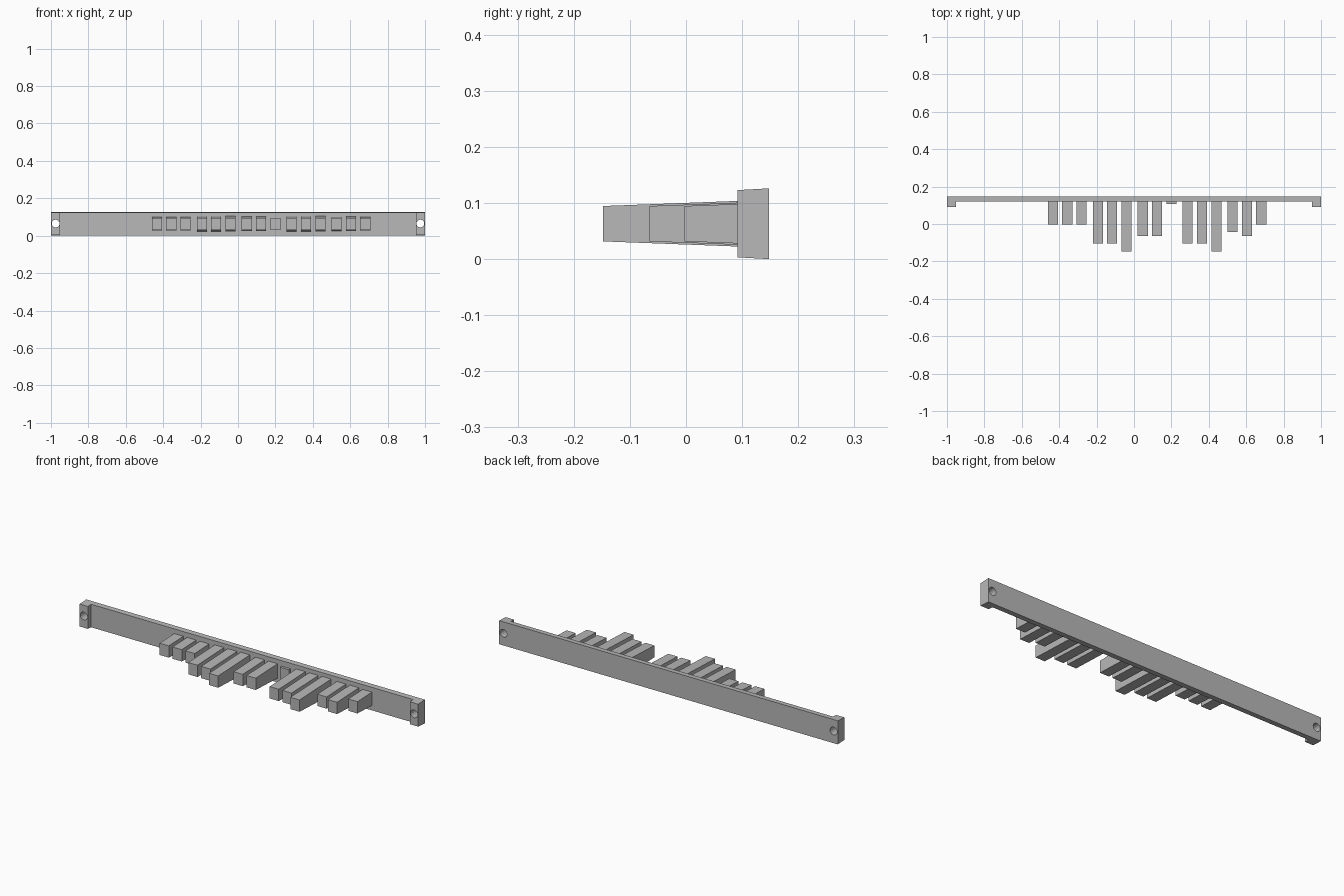
import bpy
import bmesh
from math import pi

cube = bpy.data.objects.get("Cube")
if cube:
    bpy.data.objects.remove(cube)

grey = bpy.data.materials.new("plain_grey")
grey.use_nodes = True
colour = (0.48, 0.48, 0.48, 1)
grey.diffuse_color = colour
grey.node_tree.nodes["Principled BSDF"].inputs["Base Color"].default_value = colour

MID_Z = 0.063
BACK, PLATE, TAB = 0.148, 0.119, 0.092


def drafted_prism(name, outline, half_height):
    """Extrude a plan outline up and down from MID_Z; half_height depends on y."""
    bm = bmesh.new()
    rings = [[bm.verts.new((x, y, MID_Z + s * half_height(y))) for x, y in outline]
             for s in (-1, 1)]
    low, high = rings
    bm.faces.new(low)
    bm.faces.new(high)
    n = len(outline)
    for i in range(n):
        j = (i + 1) % n
        bm.faces.new((low[i], low[j], high[j], high[i]))
    bmesh.ops.recalc_face_normals(bm, faces=bm.faces[:])
    mesh = bpy.data.meshes.new(name)
    bm.to_mesh(mesh)
    bm.free()
    mesh.materials.append(grey)
    obj = bpy.data.objects.new(name, mesh)
    bpy.context.collection.objects.link(obj)
    return obj


# Long rail with a forward mounting tab at each end
half = [(1, BACK), (1, TAB), (0.951, TAB), (0.951, PLATE)]
outline = half + [(-x, y) for x, y in reversed(half)]
rail = drafted_prism("rail", outline, lambda y: MID_Z - 0.055 * (BACK - y))

# Screw holes through both tabs
for side, x in (("left", 0.975), ("right", -0.975)):
    bpy.ops.mesh.primitive_cylinder_add(vertices=16, radius=0.021, depth=0.2,
                                        location=(x, 0.12, MID_Z + 0.002),
                                        rotation=(pi / 2, 0, 0))
    cutter = bpy.context.object
    cutter.name = side + "_hole_cutter"
    cutter.data.materials.append(grey)
    cut = rail.modifiers.new(side + "_hole", "BOOLEAN")
    cut.operation = "DIFFERENCE"
    cut.solver = "EXACT"
    cut.object = cutter
    bpy.context.view_layer.objects.active = rail
    bpy.ops.object.modifier_apply(modifier=cut.name)
    bpy.data.objects.remove(cutter)

# Prongs in five groups of three, each tapering towards its tip
tips = [-0.003, -0.003, -0.003, -0.105, -0.105, -0.148, -0.065, -0.065,
        0.106, -0.105, -0.105, -0.148, -0.044, -0.065, -0.003]
for i, tip in enumerate(tips):
    group, place = divmod(i, 3)
    x = -0.357 + 0.2402 * group + 0.0765 * (place - 1)
    w = 0.027
    drafted_prism(f"prong_{i + 1}",
                  [(x - w, tip), (x + w, tip), (x + w, PLATE + 0.005), (x - w, PLATE + 0.005)],
                  lambda y, t=tip: 0.0315 + 0.038 * (y - t))
